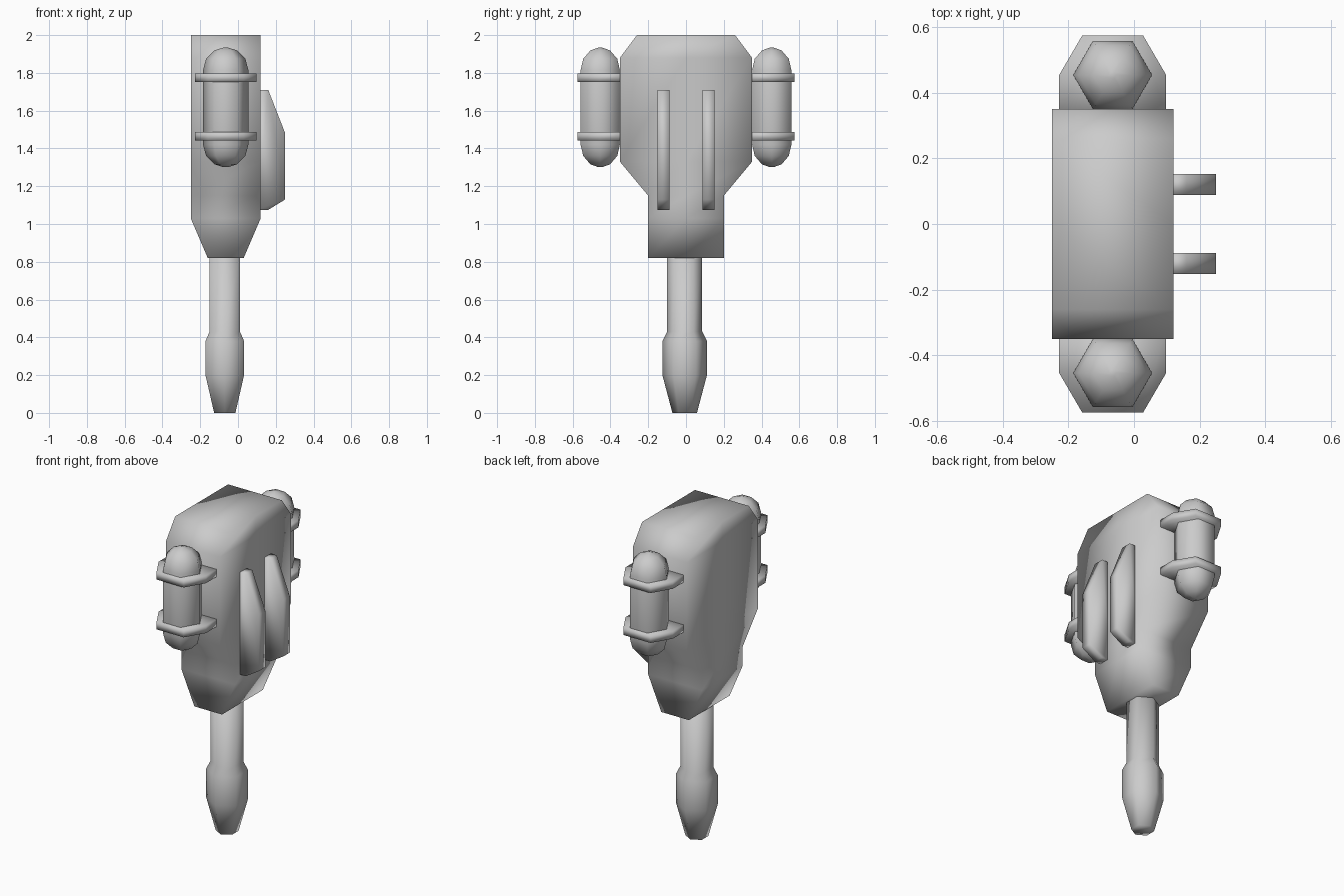
import bpy
import bmesh
import math

if "Cube" in bpy.data.objects:
    bpy.data.objects.remove(bpy.data.objects["Cube"])


def make_object(name, bm):
    bmesh.ops.recalc_face_normals(bm, faces=bm.faces[:])
    mesh = bpy.data.meshes.new(name)
    bm.to_mesh(mesh)
    bm.free()
    for p in mesh.polygons:
        p.use_smooth = True
    ob = bpy.data.objects.new(name, mesh)
    bpy.context.collection.objects.link(ob)
    return ob


def loft(name, rings):
    """Skin a stack of equal-length rings and cap both ends."""
    bm = bmesh.new()
    rows = [[bm.verts.new(p) for p in ring] for ring in rings]
    for a, b in zip(rows, rows[1:]):
        for i in range(len(a)):
            j = (i + 1) % len(a)
            bm.faces.new((a[i], a[j], b[j], b[i]))
    bm.faces.new(rows[0])
    bm.faces.new(rows[-1])
    return make_object(name, bm)


def hexagon(cx, cy, z, r, turn=0.0):
    return [(cx + r * math.cos(turn + i * math.pi / 3),
             cy + r * math.sin(turn + i * math.pi / 3), z) for i in range(6)]


CX = -0.065

# Main housing: (z, half width in y, x min, x max)
sections = [(0.82, 0.20, -0.16, 0.03), (1.03, 0.20, -0.25, 0.12),
            (1.15, 0.20, -0.25, 0.12), (1.33, 0.35, -0.25, 0.12),
            (1.88, 0.35, -0.25, 0.12), (2.00, 0.26, -0.25, 0.12)]
loft("housing", [[(x0, -w, z), (x1, -w, z), (x1, 0, z),
                  (x1, w, z), (x0, w, z), (x0, 0, z)]
                 for z, w, x0, x1 in sections])

# Hexagonal rod with a thicker, tapered tip
rod = [(0, 0.065), (0.20, 0.118), (0.38, 0.118), (0.43, 0.093), (0.84, 0.093)]
loft("rod", [hexagon(-0.07, -0.007, z, r, math.pi / 2) for z, r in rod])

# Side canisters with domed ends, each held by two straps
R = 0.12
dome = [math.radians(a) for a in (85, 60, 30, 0)]
canister = [(1.42 - R * math.sin(a), R * math.cos(a)) for a in dome]
canister += [(1.815 + R * math.sin(a), R * math.cos(a)) for a in reversed(dome)]
strap = [(-0.163, -0.14), (-0.163, 0), (-0.093, 0.12),
         (0.093, 0.12), (0.163, 0), (0.163, -0.14)]
for side, label in ((-1, "front"), (1, "back")):
    cy = side * 0.454
    loft(label + "_canister", [hexagon(CX, cy, z, r) for z, r in canister])
    for z, level in ((1.442, "lower"), (1.752, "upper")):
        loft(f"{label}_{level}_strap",
             [[(CX + x, cy + side * y, h) for x, y in strap]
              for h in (z, z + 0.046)])

# Two upright fins on the right face
fin = [(0.10, 1.71), (0.16, 1.71), (0.25, 1.48),
       (0.25, 1.13), (0.16, 1.075), (0.10, 1.075)]
for cy, label in ((-0.12, "front"), (0.12, "back")):
    loft(label + "_fin", [[(x, cy + d, z) for x, z in fin]
                          for d in (-0.032, 0.032)])
